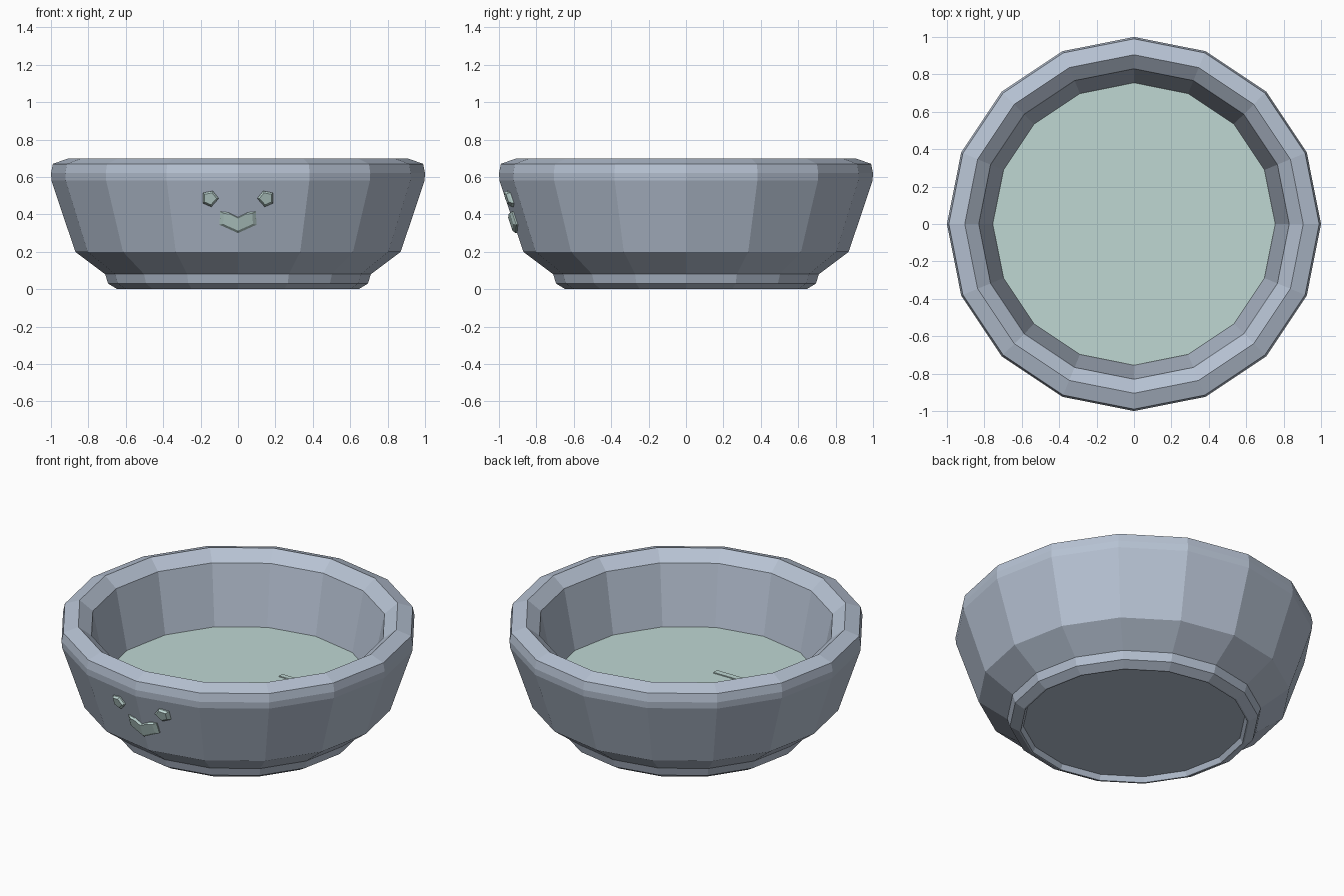
import bpy, bmesh
from math import cos, sin, pi

if "Cube" in bpy.data.objects:
    bpy.data.objects.remove(bpy.data.objects["Cube"], do_unlink=True)

SIDES = 16


def material(name, rgb):
    m = bpy.data.materials.new(name)
    m.use_nodes = True
    m.diffuse_color = (*rgb, 1)
    m.node_tree.nodes["Principled BSDF"].inputs["Base Color"].default_value = (*rgb, 1)
    return m


bowl_grey = material("blue_grey", (0.47, 0.54, 0.65))
mint = material("pale_mint", (0.52, 0.68, 0.65))


def finish(bm, name, mat):
    bmesh.ops.recalc_face_normals(bm, faces=bm.faces)
    me = bpy.data.meshes.new(name)
    bm.to_mesh(me)
    bm.free()
    me.materials.append(mat)
    ob = bpy.data.objects.new(name, me)
    bpy.context.collection.objects.link(ob)
    return ob


def loft(bm, rings):
    """Bridge closed rings of points and cap both ends."""
    loops = [[bm.verts.new(p) for p in ring] for ring in rings]
    n = len(loops[0])
    for a, b in zip(loops, loops[1:]):
        for i in range(n):
            j = (i + 1) % n
            bm.faces.new((a[i], a[j], b[j], b[i]))
    bm.faces.new(loops[0][::-1])
    bm.faces.new(loops[-1])


def lathe(name, profile, mat):
    bm = bmesh.new()
    loft(bm, [[(r * cos(2 * pi * i / SIDES), r * sin(2 * pi * i / SIDES), z)
               for i in range(SIDES)] for r, z in profile])
    return finish(bm, name, mat)


# Bowl: recessed underside, foot, flared wall, chamfered rim, inner wall
lathe("bowl", [(0.62, 0.03), (0.635, 0.0), (0.645, 0.0), (0.695, 0.03), (0.71, 0.08),
               (0.87, 0.20), (0.997, 0.58), (1.0, 0.62), (0.99, 0.67), (0.905, 0.70),
               (0.83, 0.64), (0.755, 0.27), (0.6, 0.12)], bowl_grey)

# Liquid filling the bowl
lathe("liquid", [(0.6, 0.13), (0.755, 0.28)], mint)

# Thin ripples on the liquid
for name, x0, x1, y0, y1 in (("ripple_front", -0.42, -0.05, -0.23, -0.195),
                             ("ripple_back", 0.14, 0.33, 0.20, 0.23)):
    bm = bmesh.new()
    corners = [(x0, y0), (x1, y0), (x1, y1), (x0, y1)]
    loft(bm, [[(x, y, z) for x, y in corners] for z in (0.278, 0.286)])
    finish(bm, name, mint)


def wall_y(x, z):
    """Front wall of the bowl at x, z."""
    return -(0.87 + 0.335 * (z - 0.2)) + 0.2 * abs(x)


def relief(name, outline, center, height, inset):
    """Chamfered raised shape that follows the front wall."""
    cx, cz = center
    rings = []
    for depth, s in ((-0.02, 1), (height * 0.4, 1), (height, inset)):
        ring = []
        for x, z in outline:
            px, pz = cx + (x - cx) * s, cz + (z - cz) * s
            ring.append((px, wall_y(px, pz) - depth, pz))
        rings.append(ring)
    bm = bmesh.new()
    loft(bm, rings)
    ob = finish(bm, name, mint)
    bm = bmesh.new()
    bm.from_mesh(ob.data)
    bmesh.ops.triangulate(bm, faces=[f for f in bm.faces if len(f.verts) > 4])
    bm.to_mesh(ob.data)
    bm.free()


# Face: two eyes and a smiling mouth
eye = [(0.188, 0.515), (0.135, 0.525), (0.103, 0.485), (0.143, 0.44), (0.188, 0.46)]
for name, side in (("left_eye", 1), ("right_eye", -1)):
    relief(name, [(side * x, z) for x, z in eye], (side * 0.15, 0.485), 0.025, 0.75)

mouth = [(-0.095, 0.415), (-0.05, 0.41), (0, 0.385), (0.05, 0.41), (0.095, 0.415),
         (0.1, 0.345), (0, 0.30), (-0.1, 0.345)]
relief("mouth", mouth, (0, 0.365), 0.02, 0.8)
